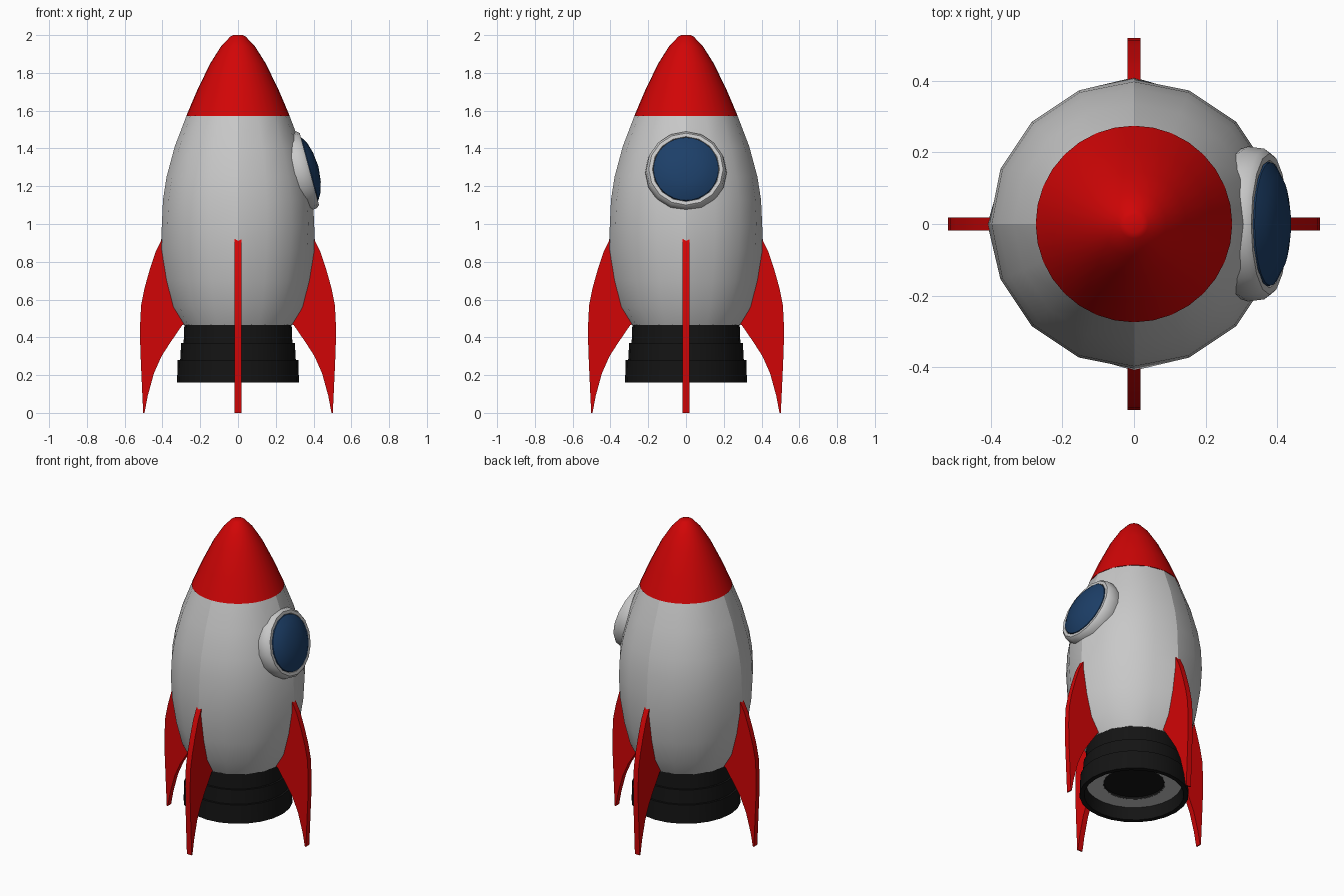
import bpy, bmesh, math

if "Cube" in bpy.data.objects:
    bpy.data.objects.remove(bpy.data.objects["Cube"])


def material(name, color):
    m = bpy.data.materials.new(name)
    m.diffuse_color = (*color, 1)
    m.use_nodes = True
    m.node_tree.nodes["Principled BSDF"].inputs["Base Color"].default_value = m.diffuse_color
    return m


RED = material("red paint", (0.64, 0.0015, 0.0018))
WHITE = material("hull grey white", (0.58, 0.58, 0.58))
BLACK = material("nozzle black", (0.007, 0.007, 0.007))
BLUE = material("window blue", (0.012, 0.05, 0.14))


def finish(name, bm, mat, angle=40):
    bmesh.ops.recalc_face_normals(bm, faces=bm.faces[:])
    me = bpy.data.meshes.new(name)
    bm.to_mesh(me)
    bm.free()
    me.materials.append(mat)
    ob = bpy.data.objects.new(name, me)
    bpy.context.collection.objects.link(ob)
    bpy.ops.object.select_all(action='DESELECT')
    ob.select_set(True)
    bpy.context.view_layer.objects.active = ob
    bpy.ops.object.shade_smooth_by_angle(angle=math.radians(angle))
    return ob


def lathe(name, profile, sides, mat, angle=40):
    """Revolve (radius, z) points around z; radius 0 makes a pole."""
    bm = bmesh.new()
    rings = []
    for r, z in profile:
        n = 1 if r == 0 else sides
        rings.append([bm.verts.new((r * math.cos(2 * math.pi * i / sides),
                                    r * math.sin(2 * math.pi * i / sides), z))
                      for i in range(n)])
    for a, b in zip(rings, rings[1:]):
        for i in range(sides):
            j = (i + 1) % sides
            if len(a) == 1:
                bm.faces.new((a[0], b[i], b[j]))
            elif len(b) == 1:
                bm.faces.new((a[i], a[j], b[0]))
            else:
                bm.faces.new((a[i], a[j], b[j], b[i]))
    return finish(name, bm, mat, angle)


# Hull with four panel creases, flaring slightly into the fin roots
hull = lathe("hull", [(0, .46), (.288, .465), (.335, .56), (.37, .70), (.395, .86),
                      (.403, 1.0), (.397, 1.13), (.378, 1.25), (.335, 1.41),
                      (.272, 1.575), (0, 1.58)], 16, WHITE)
for v in hull.data.vertices:
    if min(abs(v.co.x), abs(v.co.y)) < 1e-4 and .5 < v.co.z < .9:
        v.co.x *= 1.035
        v.co.y *= 1.035
for e in hull.data.edges:
    a, b = (hull.data.vertices[i].co for i in e.vertices)
    on_seam = all(min(abs(v.x), abs(v.y)) < 1e-4 for v in (a, b))
    if on_seam and abs(a.z - b.z) > .02:
        e.use_edge_sharp = True

# Nose cone
lathe("nose_cone", [(0, 1.572), (.274, 1.572), (.215, 1.71), (.147, 1.85),
                    (.09, 1.94), (.04, 1.993), (.025, 2.0), (0, 2.0)], 32, RED)

# Stepped engine nozzle, hollow underneath
lathe("nozzle", [(0, .47), (.284, .47), (.288, .37), (.301, .37), (.306, .28),
                 (.319, .28), (.323, .16), (.295, .16), (.285, .24)], 24, BLACK)
lathe("nozzle_ceiling", [(.287, .238), (.18, .238)], 24, WHITE)
lathe("nozzle_opening", [(.185, .237), (.18, .25), (0, .25)], 24, BLACK)

# Four swept fins
FIN = [(.36, .90), (.402, .92), (.437, .85), (.467, .76), (.495, .66), (.513, .57),
       (.519, .45), (.517, .33), (.509, .15), (.502, 0), (.495, 0), (.478, .09),
       (.445, .21), (.405, .30), (.36, .37), (.295, .465), (.26, .48), (.33, .70)]
for k, side in enumerate(("right", "back", "left", "front")):
    bm = bmesh.new()
    t = .0175
    face = bm.faces.new([bm.verts.new((x, -t, z)) for x, z in FIN])
    ext = bmesh.ops.extrude_face_region(bm, geom=[face])
    new = [g for g in ext["geom"] if isinstance(g, bmesh.types.BMVert)]
    bmesh.ops.translate(bm, verts=new, vec=(0, 2 * t, 0))
    fin = finish(side + "_fin", bm, RED)
    fin.rotation_euler.z = k * math.pi / 2

# Porthole on the right side, tilted with the hull
frame = lathe("window_frame", [(.20, -.11), (.216, -.06), (.210, -.012), (.197, .003),
                               (.178, .003), (.168, -.02)], 16, WHITE)
glass = lathe("window_glass", [(.174, -.012), (.172, .006), (.135, .028), (.08, .044),
                               (0, .053)], 32, BLUE)
for ob in (frame, glass):
    ob.location = (.375, 0, 1.29)
    ob.rotation_euler.y = math.radians(75)
